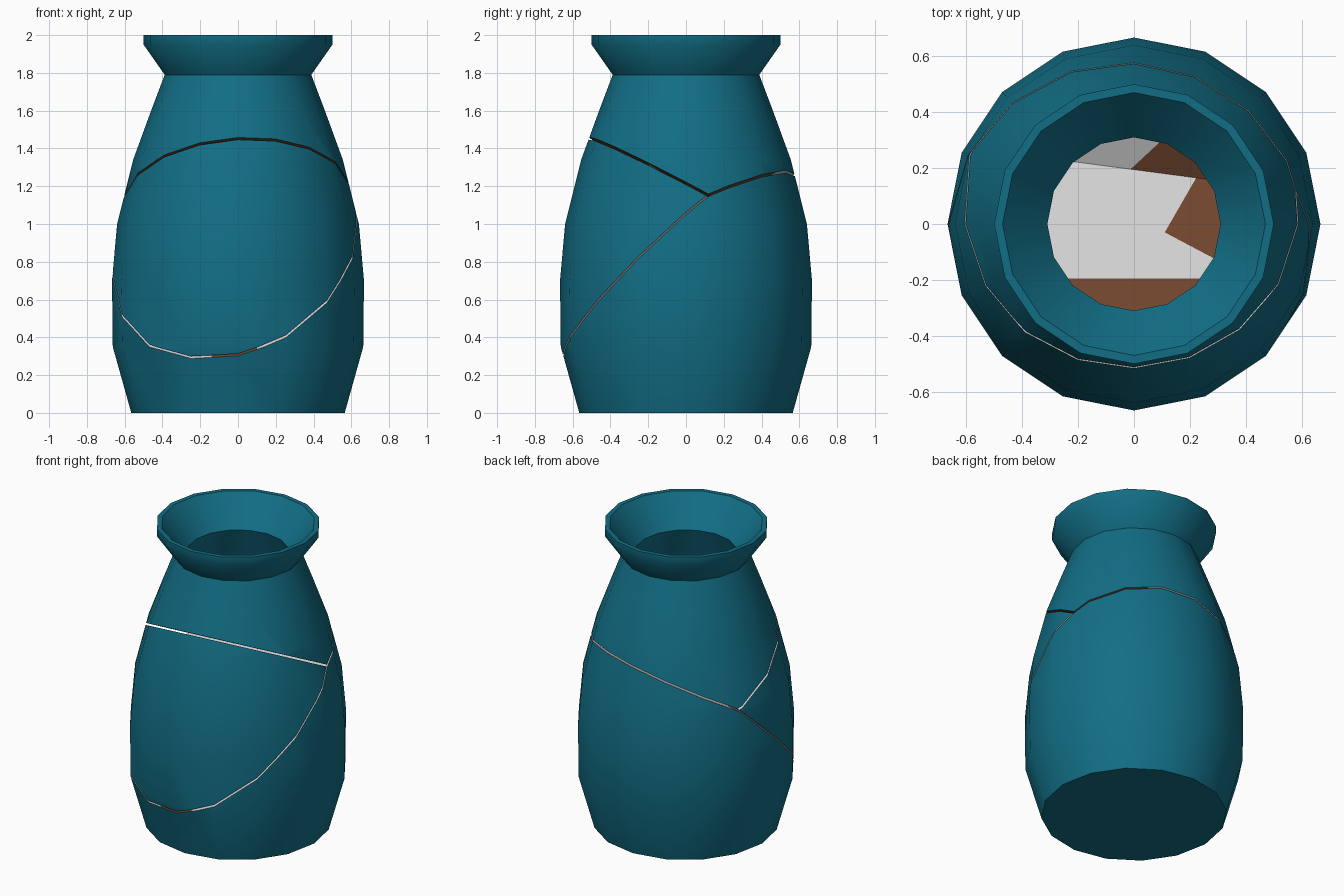
import bpy, bmesh, math
from mathutils import Vector

if "Cube" in bpy.data.objects:
    bpy.data.objects.remove(bpy.data.objects["Cube"])


def material(name, rgb):
    m = bpy.data.materials.new(name)
    m.diffuse_color = (*rgb, 1)
    m.use_nodes = True
    m.node_tree.nodes["Principled BSDF"].inputs["Base Color"].default_value = m.diffuse_color
    return m


MATS = [material("teal_glaze", (0.006, 0.155, 0.235)),
        material("pale_clay", (0.62, 0.62, 0.62)),
        material("brown_clay", (0.16, 0.058, 0.027))]
SIDES, GAP = 16, 0.007

# Profiles (radius, height): outside of the vase, and its rim, funnel and inner wall
OUTER = [(0.565, 0), (0.663, 0.35), (0.667, 0.7), (0.64, 1.0), (0.555, 1.34),
         (0.46, 1.6), (0.388, 1.79), (0.5, 1.95), (0.5, 2.0)]
INNER = [(0.5, 2.0), (0.47, 2.0), (0.31, 1.81), (0.39, 1.6), (0.485, 1.34), (0.57, 1.0)]

# Break planes z = a + b*x + c*y; all three share one line
P1 = Vector((1.18, 0.06, -0.53))      # upper / front
P2 = Vector((0.90, 0.25, 0.91))       # front / back
P3 = P1.lerp(P2, 0.7)                 # upper / back


def lathe(profile, floor=False):
    bm = bmesh.new()
    rings = [[bm.verts.new((r * math.cos(i * math.tau / SIDES),
                            r * math.sin(i * math.tau / SIDES), z))
              for i in range(SIDES)] for r, z in profile]
    for a, b in zip(rings, rings[1:]):
        for i in range(SIDES):
            j = (i + 1) % SIDES
            bm.faces.new((a[i], a[j], b[j], b[i]))
    if floor:
        bm.faces.new(rings[0][::-1])
    return bm


def cut(bm, plane, keep_above, cap=True):
    """Cut off one side of a break plane and close the cut with pale clay."""
    a, b, c = plane
    a += GAP if keep_above else -GAP
    res = bmesh.ops.bisect_plane(
        bm, geom=bm.verts[:] + bm.edges[:] + bm.faces[:], dist=1e-5,
        plane_co=(0, 0, a), plane_no=(-b, -c, 1),
        clear_inner=keep_above, clear_outer=not keep_above)
    if cap:
        edges = [e for e in res["geom_cut"]
                 if isinstance(e, bmesh.types.BMEdge) and e.is_boundary]
        for f in bmesh.ops.holes_fill(bm, edges=edges, sides=0)["faces"]:
            f.material_index = 1


def split_caps(bm, lines):
    """Split the clay faces along vertical lines seen from above."""
    for (x0, y0), (x1, y1) in lines:
        faces = [f for f in bm.faces if f.material_index == 1]
        geom = set(faces)
        for f in faces:
            geom.update(f.edges, f.verts)
        bmesh.ops.bisect_plane(bm, geom=list(geom), dist=1e-5,
                               plane_co=(x0, y0, 0), plane_no=(y1 - y0, x0 - x1, 0))


def paint_caps(bm, rule):
    for f in bm.faces:
        if f.material_index == 1:
            p = f.calc_center_median()
            if rule(p.x, p.y, f):
                f.material_index = 2


def right_of(line, x, y):
    (x0, y0), (x1, y1) = line
    return (x - x0) * (y1 - y0) - (y - y0) * (x1 - x0) > 0


def finish(bm, name, closed=True):
    if closed:
        bmesh.ops.recalc_face_normals(bm, faces=bm.faces[:])
    me = bpy.data.meshes.new(name)
    bm.to_mesh(me)
    bm.free()
    for m in MATS:
        me.materials.append(m)
    ob = bpy.data.objects.new(name, me)
    bpy.context.collection.objects.link(ob)
    bpy.ops.object.select_all(action='DESELECT')
    ob.select_set(True)
    bpy.context.view_layer.objects.active = ob
    bpy.ops.object.shade_smooth_by_angle(angle=math.radians(40))
    return ob


# Upper shard: outside, with a broken underside in two clay colours
bm = lathe(OUTER)
cut(bm, P1, True)
cut(bm, P3, True)
FRONT = ((-1, -0.195), (1, -0.195))
LOW = ((0.28, -0.12), (0.11, -0.03))
SIDE = ((0.11, -0.03), (0.185, 0.1))
BACK = ((-0.04, 0.17), (0.1, 0.3))
split_caps(bm, [FRONT, LOW, SIDE, BACK])


def upper_brown(x, y, f):
    if y > 0.19 - 0.13 * x:
        return right_of(BACK, x, y)
    return right_of(FRONT, x, y) or (right_of(LOW, x, y) and right_of(SIDE, x, y))


paint_caps(bm, upper_brown)
finish(bm, "upper_shard", closed=False)

# Rim, funnel and inner wall of the upper shard
bm = lathe(INNER)
cut(bm, P1, True, cap=False)
cut(bm, P3, True, cap=False)
finish(bm, "neck_lining", closed=False)

# Front shard
bm = lathe(OUTER, floor=True)
cut(bm, P2, True)
cut(bm, P1, False)
finish(bm, "front_shard")

# Back shard with the base; a brown band runs over its broken face
bm = lathe(OUTER, floor=True)
cut(bm, P2, False)
cut(bm, P3, False)
split_caps(bm, [((-0.14, -1), (-0.14, 1)), ((0.1, -1), (0.1, 1))])
paint_caps(bm, lambda x, y, f: -0.14 < x < 0.1 and abs(f.normal.y) > 0.5)
finish(bm, "back_shard")
